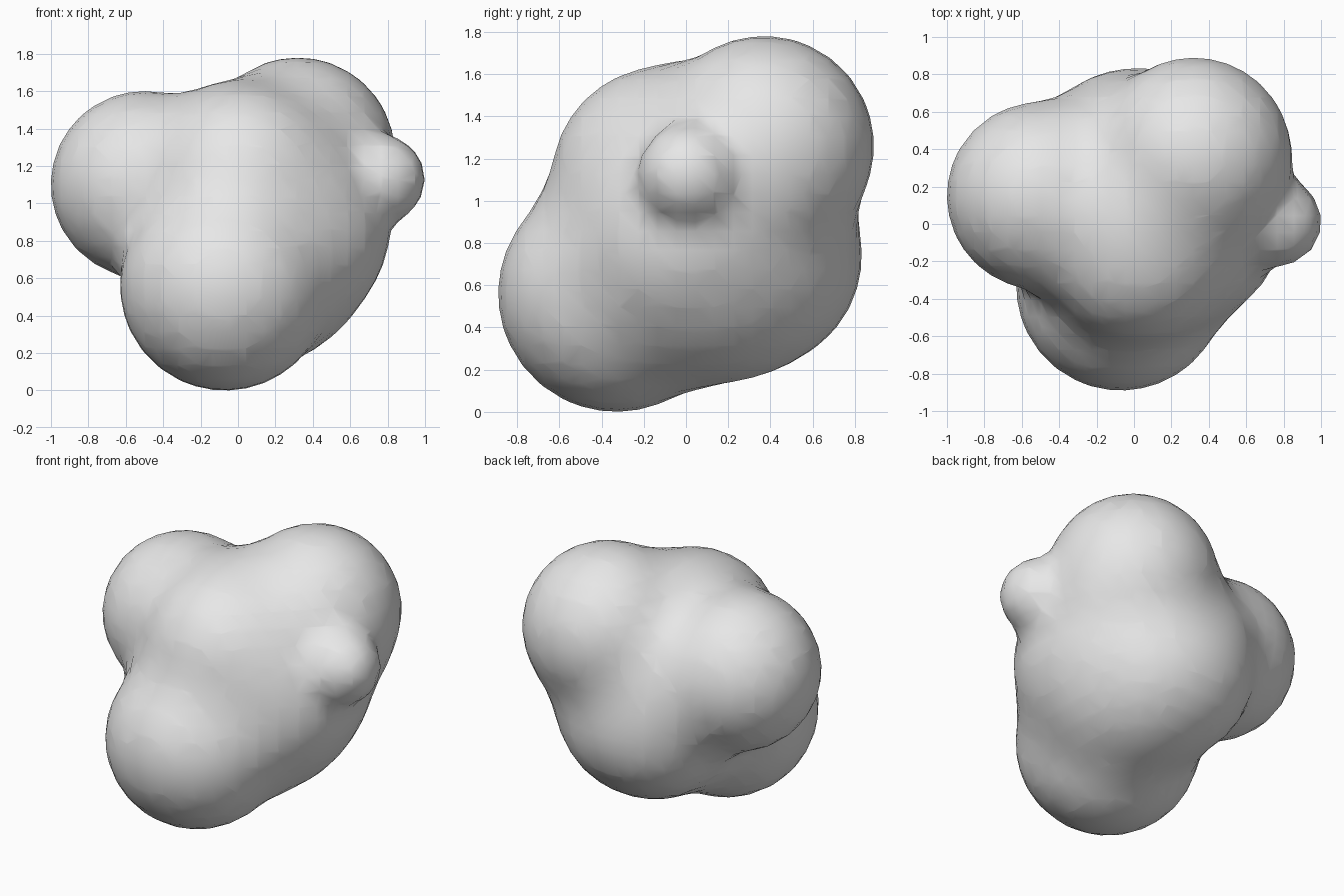
import bpy

cube = bpy.data.objects.get("Cube")
if cube:
    bpy.data.objects.remove(cube)

# Lobes: centre, visible radius
LOBES = {
    "side": ((-0.50, 0.15, 1.10), 0.50),
    "lower_front": ((-0.07, -0.33, 0.56), 0.56),
    "upper_back": ((0.32, 0.37, 1.26), 0.52),
    "lower_back": ((0.00, 0.31, 0.74), 0.52),
    "upper_front": ((0.02, -0.10, 1.10), 0.535),
    "right_front": ((0.25, -0.02, 0.80), 0.52),
    "nub": ((0.77, 0.01, 1.13), 0.23),
    # Inner lobes that soften the hollows between the outer ones
    "nub_base": ((0.25, 0.15, 1.00), 0.55),
    "back_core": ((-0.10, 0.25, 1.00), 0.48),
    "top_core": ((0.00, 0.10, 1.20), 0.42),
    "bottom_core": ((0.12, 0.10, 0.60), 0.46),
    "back_right_core": ((0.18, 0.28, 0.72), 0.46),
}
THRESHOLD = 0.6
STIFFNESS = 6.0
# A lone lobe's surface lies at this share of its radius of influence
VISIBLE_SHARE = (1 - (THRESHOLD / STIFFNESS) ** (1 / 3)) ** 0.5

# Blend the lobes into one surface
meta = bpy.data.metaballs.new("blob_source")
meta.resolution = meta.render_resolution = 0.09
meta.threshold = THRESHOLD
for centre, radius in LOBES.values():
    lobe = meta.elements.new(type='BALL')
    lobe.co = centre
    lobe.radius = radius / VISIBLE_SHARE
    lobe.stiffness = STIFFNESS
source = bpy.data.objects.new("blob_source", meta)
bpy.context.scene.collection.objects.link(source)
bpy.context.view_layer.update()
depsgraph = bpy.context.evaluated_depsgraph_get()
mesh = bpy.data.meshes.new_from_object(source.evaluated_get(depsgraph))
mesh.name = "blob"
bpy.data.objects.remove(source)

# Plain grey, smooth shaded
grey = bpy.data.materials.new("light_grey")
grey.use_nodes = True
colour = (0.8, 0.8, 0.8, 1)
grey.diffuse_color = colour
grey.node_tree.nodes["Principled BSDF"].inputs["Base Color"].default_value = colour
mesh.materials.clear()
mesh.materials.append(grey)
for face in mesh.polygons:
    face.use_smooth = True
    face.material_index = 0

blob = bpy.data.objects.new("blob", mesh)
bpy.context.scene.collection.objects.link(blob)
